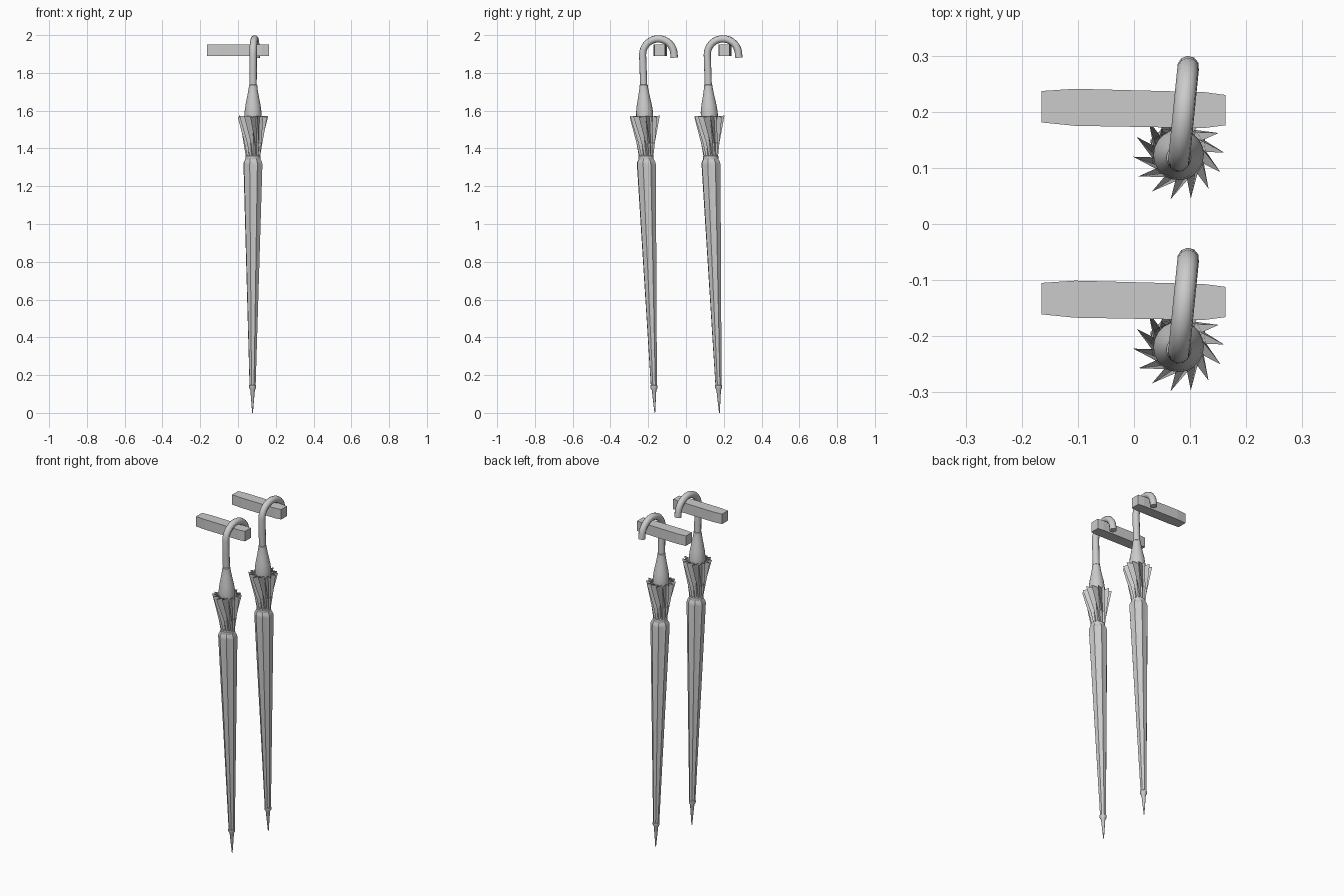
import bpy, bmesh, math

if "Cube" in bpy.data.objects:
    bpy.data.objects.remove(bpy.data.objects["Cube"])

TILT = -0.034                      # lean of the umbrella axis in y per unit z
AX, AY = 0.077, -0.165             # tip position of the front umbrella


def axis(x, y, z):
    return (AX + x + 0.003 * z / 1.9, AY + y + TILT * z, z)


def circle(r, z, n=20):
    return [axis(r * math.cos(2 * math.pi * i / n), r * math.sin(2 * math.pi * i / n), z)
            for i in range(n)]


def pleats(ri, ro, z, sweep, twist, n=14, wobble=0.0):
    pts = []
    for k in range(n):
        a = -2 * math.pi * k / n - twist
        for r, t, dz in ((ri, a, 0), (ro, a - sweep, wobble * math.sin(k * 2.3))):
            pts.append(axis(r * math.cos(t), r * math.sin(t), z + dz))
    return pts


def loft(name, rings, dy, caps=True, smooth=30):
    bm = bmesh.new()
    vr = [[bm.verts.new(p) for p in ring] for ring in rings]
    n = len(vr[0])
    for a, b in zip(vr, vr[1:]):
        for i in range(n):
            bm.faces.new((a[i], a[(i + 1) % n], b[(i + 1) % n], b[i]))
    if caps:
        bm.faces.new(vr[0])
        bm.faces.new(vr[-1])
    bmesh.ops.recalc_face_normals(bm, faces=bm.faces)
    me = bpy.data.meshes.new(name)
    bm.to_mesh(me)
    bm.free()
    ob = bpy.data.objects.new(name, me)
    ob.location.y = dy
    bpy.context.collection.objects.link(ob)
    if smooth:
        bpy.ops.object.select_all(action='DESELECT')
        ob.select_set(True)
        bpy.context.view_layer.objects.active = ob
        bpy.ops.object.shade_smooth_by_angle(angle=math.radians(smooth))
    return ob


def tube(name, pts, r, dy):
    cu = bpy.data.curves.new(name, 'CURVE')
    cu.dimensions = '3D'
    cu.bevel_depth = r
    cu.bevel_resolution = 3
    cu.use_fill_caps = True
    sp = cu.splines.new('POLY')
    sp.points.add(len(pts) - 1)
    for p, c in zip(sp.points, pts):
        p.co = (*c, 1)
    sp.use_smooth = True
    ob = bpy.data.objects.new(name, cu)
    ob.location.y = dy
    bpy.context.collection.objects.link(ob)


for side, dy in (("front", 0.0), ("back", 0.342)):
    # pointed metal tip with a small collar
    loft(side + "_tip", [circle(r, z, 12) for r, z in
         ((0.002, 0.0), (0.012, 0.12), (0.019, 0.133), (0.019, 0.145), (0.014, 0.15))], dy)

    # rolled canopy, faintly pleated
    loft(side + "_canopy", [pleats(ri, ro, z, 0.33, tw, 8) for ri, ro, z, tw in
         ((0.015, 0.017, 0.14, 0), (0.047, 0.053, 1.315, 0), (0.046, 0.051, 1.328, 0),
          (0.033, 0.036, 1.355, 0.05))], dy, smooth=20)

    # tie band
    loft(side + "_tie_band", [circle(r, z) for r, z in
         ((0.035, 1.335), (0.040, 1.34), (0.040, 1.36), (0.034, 1.365))], dy)

    # flared, swirled canopy hem
    loft(side + "_ruffle", [pleats(*p) for p in
         ((0.033, 0.038, 1.355, 0.25, 0.0), (0.038, 0.050, 1.43, 0.33, 0.12),
          (0.048, 0.081, 1.57, 0.5, 0.35, 14, 0.004))], dy, caps=False, smooth=0)

    # bulbous handle base
    loft(side + "_handle_base", [circle(r, z) for r, z in
         ((0.030, 1.45), (0.045, 1.56), (0.045, 1.59), (0.040, 1.63), (0.030, 1.68),
          (0.023, 1.72), (0.022, 1.735), (0.017, 1.74))], dy)

    # crook handle hanging over the peg
    x0, y0, _ = axis(0, 0, 1.9)
    R = 0.083
    path = [axis(0, 0, 1.72), axis(0, 0, 1.82)]
    for i in range(17):
        t = math.pi * i / 16
        d = R * (1 - math.cos(t))
        path.append((x0 + 0.1 * d, y0 + d, 1.897 + R * math.sin(t)))
    path.append((x0 + 0.2 * R, y0 + 2 * R + 0.002, 1.88))
    tube(side + "_crook", path, 0.0195, dy)

    # wall peg with tapered ends
    loft(side + "_peg", [[(x, a, 1.89), (x, b, 1.89), (x, b, 1.95), (x, a, 1.95)]
         for x, a, b in ((-0.165, -0.161, -0.105), (-0.105, -0.167, -0.101),
                         (0.125, -0.171, -0.107), (0.163, -0.166, -0.112))], dy, smooth=0)
